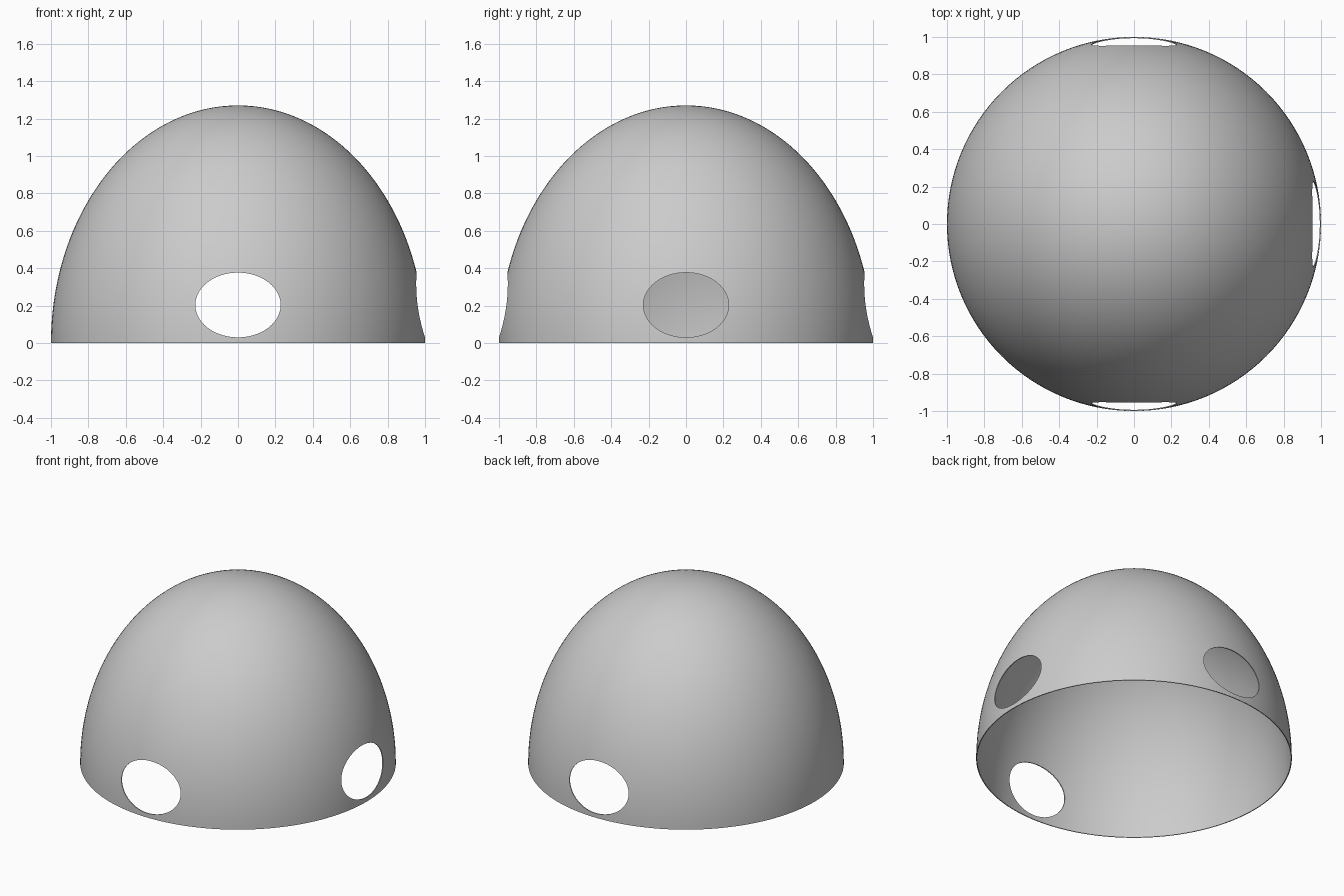
import bpy, bmesh, math

if "Cube" in bpy.data.objects:
    bpy.data.objects.remove(bpy.data.objects["Cube"])

SEG, RINGS = 128, 48
HEIGHT, WALL = 1.27, 0.006

# Dome shell: half ellipse profile revolved around z
bm = bmesh.new()
profile = []
for i in range(RINGS + 1):
    a = math.pi / 2 * i / RINGS
    profile.append(bm.verts.new((math.cos(a) if i < RINGS else 0, 0, HEIGHT * math.sin(a))))
edges = [bm.edges.new(p) for p in zip(profile, profile[1:])]
bmesh.ops.spin(bm, geom=profile + edges, cent=(0, 0, 0), axis=(0, 0, 1),
               angle=math.tau, steps=SEG, use_duplicate=False)
bmesh.ops.remove_doubles(bm, verts=bm.verts, dist=1e-4)
bmesh.ops.recalc_face_normals(bm, faces=bm.faces)
top = max(bm.faces, key=lambda f: f.calc_center_median().z)
if top.normal.z < 0:
    bmesh.ops.reverse_faces(bm, faces=bm.faces)
mesh = bpy.data.meshes.new("dome_shell")
bm.to_mesh(mesh)
bm.free()
dome = bpy.data.objects.new("dome_shell", mesh)
bpy.context.collection.objects.link(dome)
shell = dome.modifiers.new("wall", 'SOLIDIFY')
shell.thickness = WALL
shell.offset = -1


# Oval openings on the front, right and back
def opening(name, angle):
    bpy.ops.mesh.primitive_cylinder_add(
        vertices=96, radius=1, depth=0.6,
        location=(math.cos(angle), math.sin(angle), 0.203),
        rotation=(0, math.pi / 2, angle))
    cutter = bpy.context.object
    cutter.name = name
    cutter.scale = (0.173, 0.228, 1)
    cutter.hide_render = True
    cutter.hide_set(True)
    cut = dome.modifiers.new(name, 'BOOLEAN')
    cut.operation = 'DIFFERENCE'
    cut.solver = 'EXACT'
    cut.object = cutter


for side, deg in (("front", -90), ("right", 0), ("back", 90)):
    opening(side + "_opening_cutter", math.radians(deg))

# Smooth curved wall with crisp opening rims
bpy.context.view_layer.objects.active = dome
dome.select_set(True)
for m in list(dome.modifiers):
    bpy.ops.object.modifier_apply(modifier=m.name)
bpy.ops.object.shade_smooth_by_angle(angle=math.radians(30))
